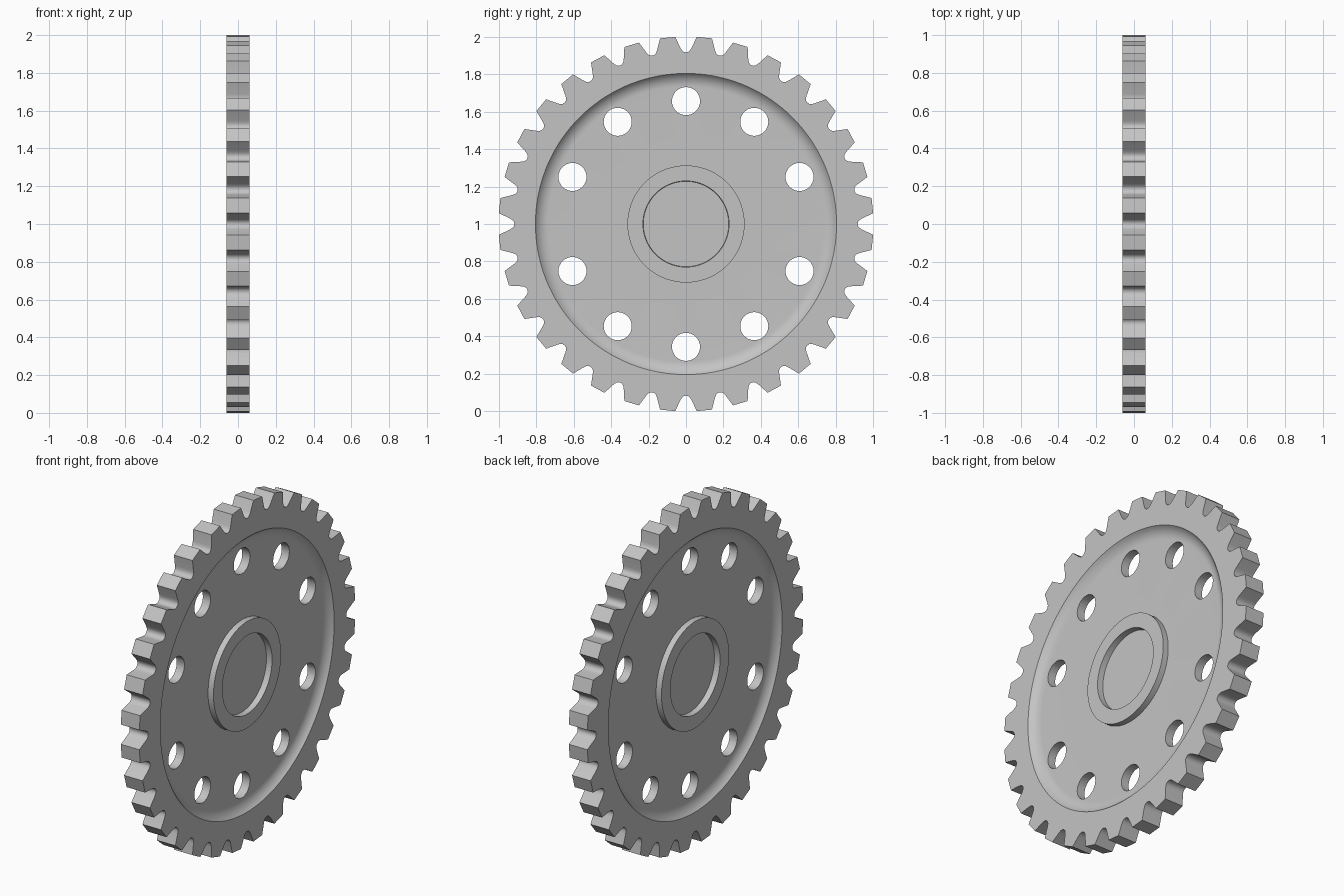
import bpy, bmesh
from math import sin, cos, radians, pi, sqrt
from mathutils import Matrix

if "Cube" in bpy.data.objects:
    bpy.data.objects.remove(bpy.data.objects["Cube"])

TEETH = 32
PITCH = 360 / TEETH
FACE, WEB = 0.06, 0.025            # half thickness of rim/hub and of web
TIP = 1.002

steel = bpy.data.materials.new("grey steel")
steel.diffuse_color = (0.55, 0.55, 0.55, 1)
steel.use_nodes = True
steel.node_tree.nodes["Principled BSDF"].inputs["Base Color"].default_value = steel.diffuse_color

# Tooth outline: degrees from the gap centre and radius, for half a gap
half = [(0.7, 0.92), (1.3, 0.928), (1.8, 0.942), (3.3, TIP)]
gap = [(-a, r) for a, r in reversed(half)] + [(0, 0.918)] + half
tip_half = PITCH / 2 - 3.3
for f in (-1 / 3, 1 / 3):          # extra points along the flat tip
    r = TIP * cos(radians(tip_half)) / cos(radians(tip_half * f))
    gap.append((PITCH / 2 + tip_half * f, r))
outline = [(radians(k * PITCH + a), r) for k in range(TEETH) for a, r in gap]

# Half section from the centre outward: (radius, height)
section = [(0.228, WEB), (0.23, FACE), (0.313, FACE), (0.313, WEB), (0.735, WEB)]
rise, run = FACE - WEB, 0.07
arc = (run ** 2 + rise ** 2) / (2 * rise)
for i in range(1, 9):              # concave fillet up to the rim
    d = run * i / 8
    section.append((0.735 + d, WEB + arc - sqrt(arc ** 2 - d ** 2)))
section.append((None, FACE))       # toothed edge
full = section + [(r, -x) for r, x in reversed(section)]


def new_object(name, bm):
    bmesh.ops.recalc_face_normals(bm, faces=bm.faces)
    mesh = bpy.data.meshes.new(name)
    bm.to_mesh(mesh)
    bm.free()
    mesh.materials.append(steel)
    obj = bpy.data.objects.new(name, mesh)
    bpy.context.collection.objects.link(obj)
    return obj


# Gear body with teeth, dished web and hub
bm = bmesh.new()
rings = []
for r, x in full:
    rings.append([bm.verts.new((x, (r or ro) * sin(a), 1 + (r or ro) * cos(a)))
                  for a, ro in outline])
n = len(outline)
for a, b in zip(rings, rings[1:]):
    for i in range(n):
        j = (i + 1) % n
        bm.faces.new((a[i], a[j], b[j], b[i]))
bm.faces.new(rings[0])
bm.faces.new(rings[-1])
gear = new_object("gear_wheel", bm)

# Lightening holes, placed on whole tooth pitches
bm = bmesh.new()
for step in (0, 3, 6, 10, 13, 16, 19, 22, 26, 29):
    a = radians(step * PITCH)
    place = (Matrix.Translation((0, 0.657 * sin(a), 1 + 0.657 * cos(a)))
             @ Matrix.Rotation(pi / 2, 4, 'Y'))
    bmesh.ops.create_cone(bm, cap_ends=True, segments=32, radius1=0.075,
                          radius2=0.075, depth=0.3, matrix=place)
cutter = new_object("hole_cutter", bm)
cutter.hide_render = True

cut = gear.modifiers.new("holes", 'BOOLEAN')
cut.operation = 'DIFFERENCE'
cut.solver = 'EXACT'
cut.object = cutter
bpy.ops.object.select_all(action='DESELECT')
gear.select_set(True)
bpy.context.view_layer.objects.active = gear
bpy.ops.object.modifier_apply(modifier=cut.name)
bpy.data.objects.remove(cutter)
bpy.ops.object.shade_smooth_by_angle(angle=radians(30))
